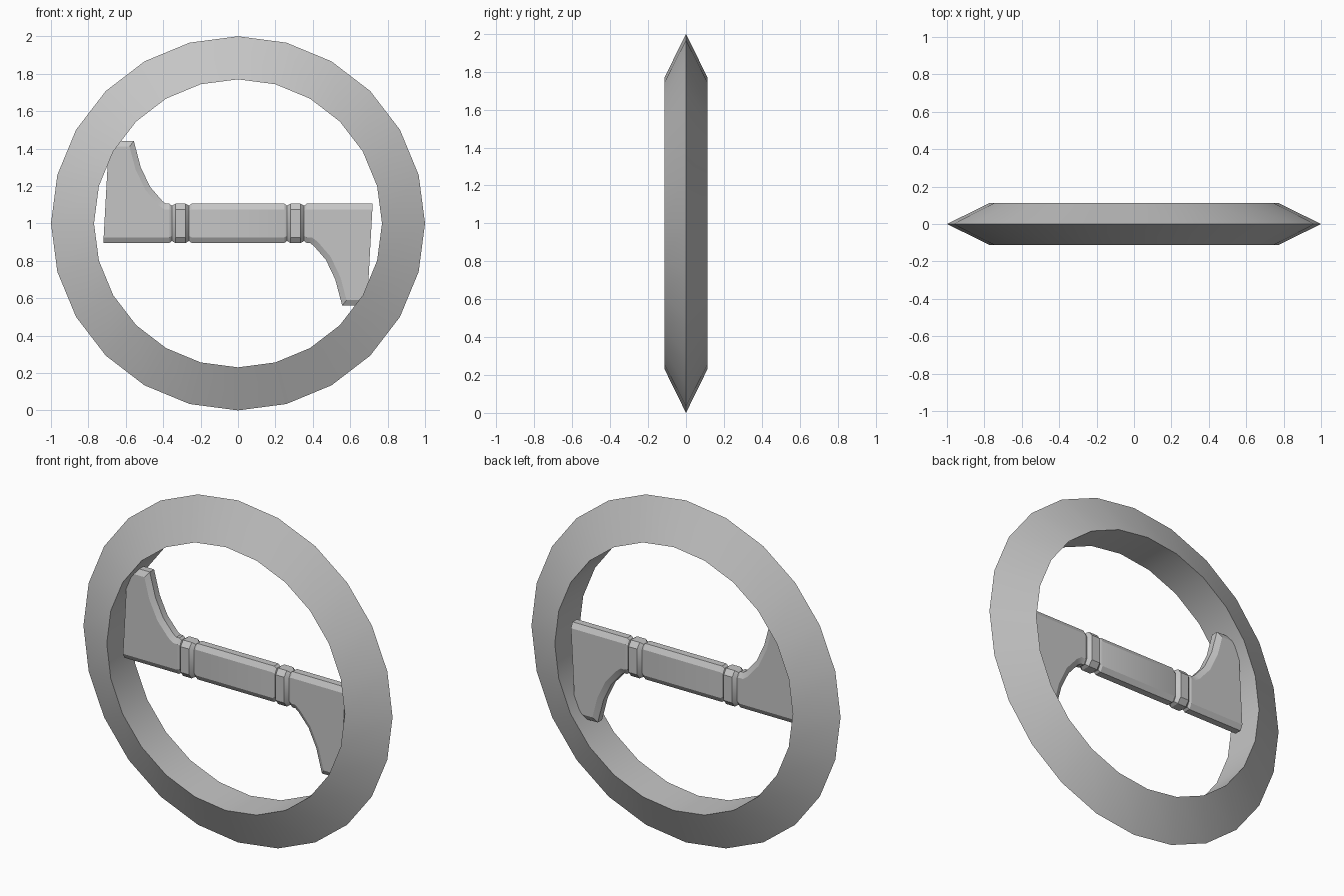
import bpy, bmesh, math
from mathutils import Vector, Matrix

cube = bpy.data.objects.get("Cube")
if cube:
    bpy.data.objects.remove(cube)

metal = bpy.data.materials.new("grey_metal")
metal.use_nodes = True
GREY = (0.56, 0.56, 0.56, 1)
metal.diffuse_color = GREY
metal.node_tree.nodes["Principled BSDF"].inputs["Base Color"].default_value = GREY

FLAT, DEPTH, CHAMFER, HALF = 0.02, 0.037, 0.03, 0.105
CENTRE = Vector((0, 0, 1))


def skin(name, loops, closed=False):
    """Bridge a list of equal point loops, capping the ends unless closed."""
    bm = bmesh.new()
    rings = [[bm.verts.new(p) for p in loop] for loop in loops]
    n = len(rings[0])
    pairs = list(zip(rings, rings[1:]))
    if closed:
        pairs.append((rings[-1], rings[0]))
    else:
        bm.faces.new(rings[0])
        bm.faces.new(rings[-1])
    for a, b in pairs:
        for i in range(n):
            j = (i + 1) % n
            bm.faces.new((a[i], a[j], b[j], b[i]))
    bmesh.ops.recalc_face_normals(bm, faces=bm.faces)
    mesh = bpy.data.meshes.new(name)
    bm.to_mesh(mesh)
    bm.free()
    mesh.materials.append(metal)
    obj = bpy.data.objects.new(name, mesh)
    bpy.context.collection.objects.link(obj)
    bpy.ops.object.select_all(action="DESELECT")
    obj.select_set(True)
    bpy.context.view_layer.objects.active = obj
    bpy.ops.object.shade_smooth_by_angle(angle=math.radians(25))
    return obj


def inset(points, widths):
    """Move each edge of a clockwise outline inwards by its own width."""
    lines = []
    for i, p in enumerate(points):
        d = (points[(i + 1) % len(points)] - p).normalized()
        lines.append((p + Vector((d.y, -d.x)) * widths[i], d))
    result = []
    for i, (p, d) in enumerate(lines):
        q, e = lines[i - 1]
        t = (p - q).cross(d) / e.cross(d)
        result.append(q + e * t)
    return result


# Outer ring: triangular section with a sharp outer rim
section = [(1, 0), (0.77, -0.113), (0.77, 0.113)]
skin("outer_ring", [
    [Matrix.Rotation(math.tau * i / 24, 3, "Y") @ Vector((r, y, 0)) + CENTRE
     for r, y in section] for i in range(24)], closed=True)

# Handle: chamfered bar with two raised collars between grooves
corners = [(FLAT, HALF), (DEPTH, HALF - CHAMFER)]
octagon = (corners + [(y, -z) for y, z in reversed(corners)]
           + [(-y, -z) for y, z in corners] + [(-y, z) for y, z in reversed(corners)])
half_bar = [(0.248, 1, 1), (0.262, 0.85, 0.9), (0.28, 1.4, 1), (0.335, 1.4, 1),
            (0.353, 0.85, 0.9), (0.367, 1, 1)]
stations = [(-x, a, b) for x, a, b in reversed(half_bar)] + half_bar
skin("handle", [[Vector((x, y * a, z * b)) + CENTRE for y, z in octagon]
                for x, a, b in stations])

# Flared end pieces: a chamfered curved outline, turned half round for the other side
outline = [Vector(p) for p in (
    (0.367, HALF), (0.72, HALF), (0.69, -0.44), (0.557, -0.44), (0.52, -0.3),
    (0.47, -0.195), (0.405, -0.12), (0.385, -HALF), (0.367, -HALF))]
widths = [CHAMFER, 0] + [CHAMFER] * 6 + [0]
small = inset(outline, widths)
for name, turn in (("left_end", 0), ("right_end", math.pi)):
    spin = Matrix.Rotation(turn, 3, "Y")
    skin(name, [[spin @ Vector((p.x, y, p.y)) + CENTRE for p in pts]
                for pts, y in ((small, -DEPTH), (outline, -FLAT),
                               (outline, FLAT), (small, DEPTH))])
